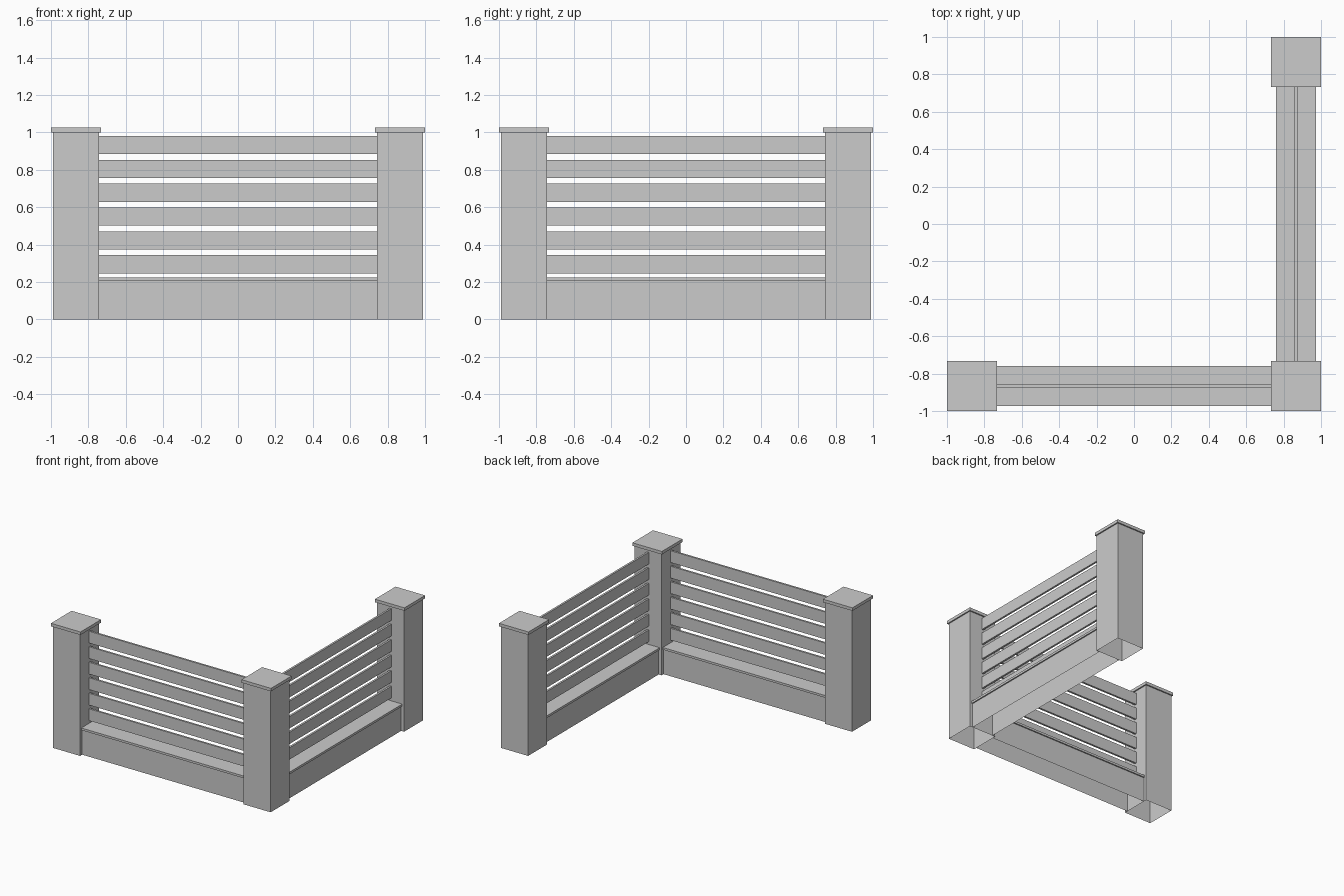
import bpy, bmesh
from mathutils import Matrix, Vector

if "Cube" in bpy.data.objects:
    bpy.data.objects.remove(bpy.data.objects["Cube"])

C = 0.866        # distance of post centres from the middle
POST = 0.247     # post width
SPAN = 2 * C - POST   # clear length between two posts


def box(name, centre, size, z0, z1, open_bottom=False):
    """Box given by plan centre, plan size and height range."""
    bm = bmesh.new()
    bmesh.ops.create_cube(bm, size=1)
    bmesh.ops.scale(bm, verts=bm.verts, vec=(size[0], size[1], z1 - z0))
    bmesh.ops.translate(bm, verts=bm.verts, vec=(0, 0, (z0 + z1) / 2))
    if open_bottom:
        bm.faces.ensure_lookup_table()
        low = [f for f in bm.faces if f.normal.z < -0.5]
        bmesh.ops.delete(bm, geom=low, context='FACES_ONLY')
    me = bpy.data.meshes.new(name)
    bm.to_mesh(me)
    bm.free()
    ob = bpy.data.objects.new(name, me)
    ob.location = (centre[0], centre[1], 0)
    bpy.context.collection.objects.link(ob)
    return ob


# Posts with thin overhanging caps
for label, pos in (("left", (-C, -C)), ("corner", (C, -C)), ("back", (C, C))):
    box(label + "_post", pos, (POST, POST), 0, 1.0, open_bottom=True)
    box(label + "_post_cap", pos, (0.268, 0.268), 1.0, 1.025)

# Two fence panels: one along x at the front, one along y at the right
for label, pos, along_x in (("front", (0, -C), True), ("right", (C, 0), False)):
    def plan(depth):
        return (SPAN, depth) if along_x else (depth, SPAN)

    # Low wall and coping
    box(label + "_low_wall", pos, plan(0.194), 0, 0.205, open_bottom=True)
    box(label + "_coping", pos, plan(0.214), 0.205, 0.223)

    # Horizontal slats
    for i in range(6):
        z = 0.246 + i * 0.1275
        box(f"{label}_slat_{i + 1}", pos, plan(0.016), z, z + 0.097)
